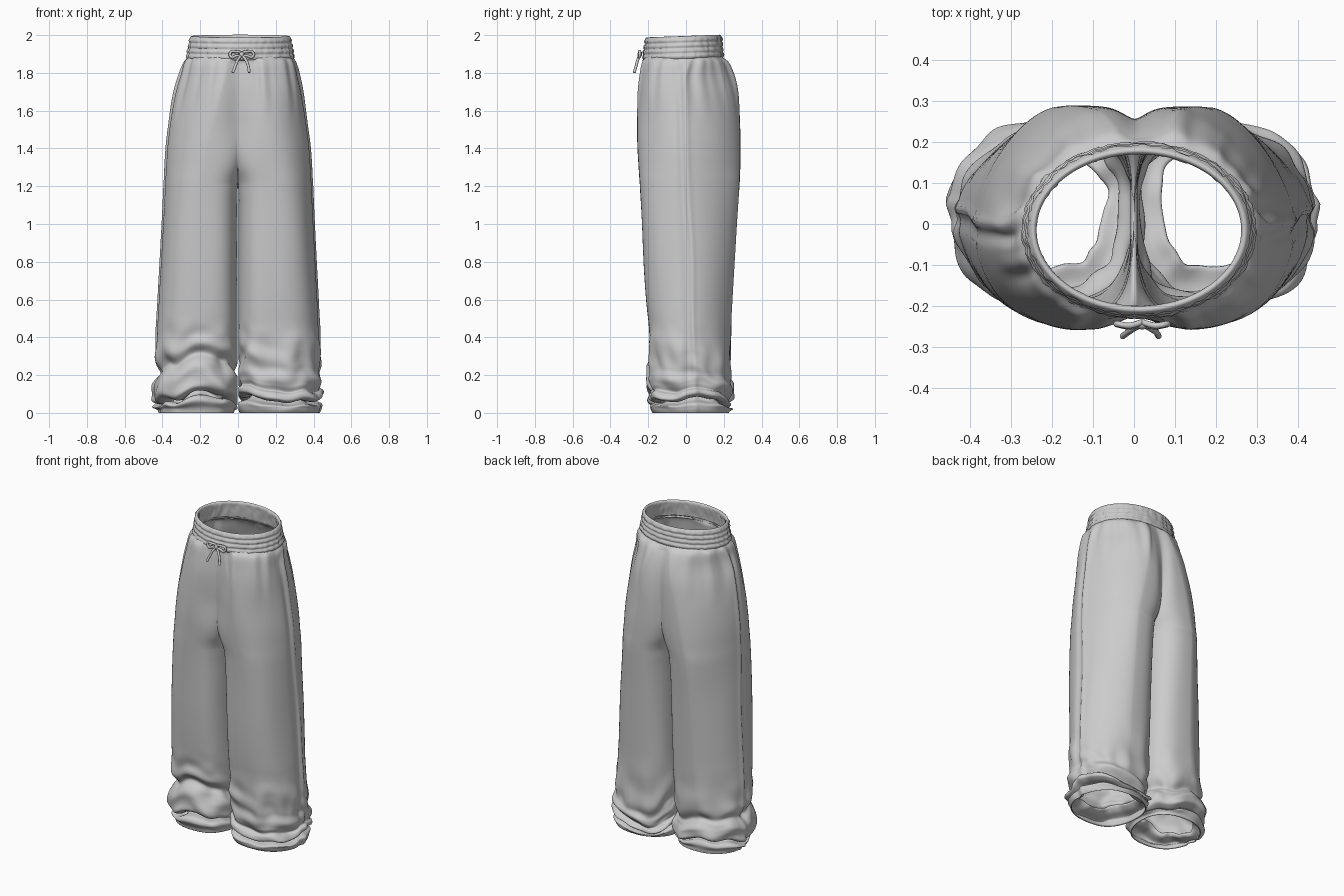
import bpy, bmesh, math
from mathutils import Vector, noise

if "Cube" in bpy.data.objects:
    bpy.data.objects.remove(bpy.data.objects["Cube"])

# z, outer half width, leg split (0 = one waist ring, 1 = two closed legs), front y, back y
BODY = [(1.93, .267, .0, -.216, .186), (1.89, .273, .03, -.221, .191),
        (1.855, .296, .22, -.243, .226), (1.79, .314, .40, -.252, .254),
        (1.70, .336, .53, -.259, .274), (1.58, .356, .64, -.260, .283),
        (1.42, .377, .80, -.256, .286), (1.30, .386, .91, -.250, .284),
        (1.20, .392, 1.0, -.245, .280), (1.00, .401, 1.0, -.235, .266),
        (.80, .411, 1.0, -.224, .255), (.60, .423, 1.0, -.209, .245),
        (.48, .431, 1.0, -.198, .239)]
# stacked folds at the ankles: z, radial offset
FOLDS = {
    -1: [(.40, .0), (.34, .0), (.29, -.028), (.25, -.006), (.20, .014), (.15, .020), (.11, .012),
         (.09, -.03), (.095, -.07), (.075, -.06), (.07, -.01), (.05, .004), (.025, -.016), (0, -.022)],
    1: [(.40, .003), (.33, .006), (.26, .0), (.21, .010), (.17, .002), (.14, -.012), (.125, .006),
        (.095, .012), (.08, -.025), (.085, -.065), (.065, -.04), (.05, .008), (.025, .004), (0, -.008)]}


def resample(rows, steps):
    """Catmull-Rom through rows of numbers."""
    out = []
    n = len(rows)
    for i in range(n - 1):
        p = [Vector(rows[min(max(i + k, 0), n - 1)]) for k in (-1, 0, 1, 2)]
        for j in range(steps):
            t = j / steps
            out.append(.5 * (2 * p[1] + (p[2] - p[0]) * t
                             + (2 * p[0] - 5 * p[1] + 4 * p[2] - p[3]) * t * t
                             + (3 * p[1] - p[0] - 3 * p[2] + p[3]) * t ** 3))
    out.append(Vector(rows[-1]))
    return out


def smooth(a, b, v):
    t = min(max((v - a) / (b - a), 0), 1)
    return t * t * (3 - 2 * t)


def spow(v, e):
    return math.copysign(abs(v) ** e, v)


def finish(bm, name, thickness=0):
    me = bpy.data.meshes.new(name)
    bm.to_mesh(me)
    bm.free()
    ob = bpy.data.objects.new(name, me)
    bpy.context.collection.objects.link(ob)
    for f in me.polygons:
        f.use_smooth = True
    if thickness:
        m = ob.modifiers.new("cloth_thickness", 'SOLIDIFY')
        m.thickness = thickness
        m.offset = -1
    return ob


def skin(bm, rings, flip=False):
    for a, b in zip(rings, rings[1:]):
        for i in range(len(a) - 1):
            q = (a[i], b[i], b[i + 1], a[i + 1])
            bm.faces.new(q[::-1] if flip else q)


N = 120


# one half of the trousers: half a seat that closes into a full leg
def half_trousers(bm, side):
    rows = [r + (0,) for r in BODY]
    rows += [(z, .435, 1.0, -.190, .234, r) for z, r in FOLDS[side]]
    rings = []
    for z, outer, split, yf, yb, fold in resample(rows, 6):
        split = min(max(split, 0), 1)
        gap = .004 * (1 - smooth(1.1, 1.2, z))
        cx = split * (outer + gap) / 2
        a = outer - cx
        # inner thighs are flatter than the rounded outer side
        e_in = 2.1 + 1.0 * smooth(0, .7, split) - .7 * (1 - smooth(.2, .5, z))
        hip = smooth(.8, 1.3, z) * smooth(.1, .5, split)
        e_out = 2.15 - .3 * hip
        e_back = 2.1 - .45 * smooth(.2, .5, z) * smooth(.05, .5, split)
        th0 = math.acos(max(-1, -(min(cx / a, 1)) ** (e_in / 2))) if split < 1 else math.pi
        cy, b = (yf + yb) / 2, (yb - yf) / 2
        shift = .012 * smooth(1.5, 1.9, z)
        low = 1 - smooth(.28, .55, z)
        gather = smooth(1.5, 1.8, z) * (1 - smooth(1.86, 1.89, z))
        dent = smooth(1.3, 1.55, z) * (1 - smooth(1.85, 1.89, z))
        ring = []
        for i in range(N + 1):
            u = 2 * i / N - 1
            th = u * th0
            c, s = math.cos(th), math.sin(th)
            ex = e_in if c <= 0 else e_back if s > 0 else e_out
            front = (1 - s) / 2
            edge = 1 - abs(u) ** 10 if z > 1.19 else 1
            # ankle folds, deeper in front
            off = fold * ((.65 + .5 * front) if fold < 0 else 1)
            # soft drape and crumpling near the hem
            p = Vector((c * 1.3 + side * 7, s * 1.3, z * 1.6))
            off += .007 * noise.noise(p) * (1 - smooth(1.7, 1.86, z))
            p = Vector((c * 2.2 + side * 5, s * 2.2, z * 11))
            off += .022 * noise.noise(p) * low * smooth(0, .06, z)
            # gathers under the waistband
            off += gather * (.005 * math.sin(u * 25 + side) + .012 * noise.noise(Vector((u * 9, side * 3, z))))
            # side seam ridge and pocket crease
            seam = 1 - smooth(1.8, 1.87, z)
            off += seam * (.006 * math.exp(-((th - .12) / .06) ** 2)
                           - .009 * math.exp(-((th + .05) / .08) ** 2))
            off *= edge
            x = cx + a * spow(c, 2 / ex) + off * c
            y = cy + b * spow(s, 2 / ex) + off * s
            # hips lean forward; centre front is drawn in
            y -= .03 * hip * max(c, 0) ** 2
            if s < 0:
                y += .03 * dent * math.exp(-(x / .085) ** 2)
            else:
                y -= .018 * dent * math.exp(-(x / .04) ** 2)
            # folds sit lower at the back and slant around the leg
            zz = z * (1 - .38 * low * (1 - front))
            wob = .024 * math.sin(2 * th + side) + .035 * noise.noise(Vector((c * 1.6 + side * 9, s * 1.6, 3)))
            zz += wob * low * smooth(0, .1, z)
            if z > 1.199:
                x = 0 if i in (0, N) else max(x, 0)
            else:
                x = max(x, .003)
            ring.append(bm.verts.new((side * x + shift, y, max(zz, 0))))
        rings.append(ring)
    skin(bm, rings, side < 0)


bm = bmesh.new()
for side in (1, -1):
    half_trousers(bm, side)
bmesh.ops.remove_doubles(bm, verts=bm.verts, dist=1e-4)
finish(bm, "trouser_body", .005)

# elastic waistband: plain inside, rolled top edge, ribbed outside
bm = bmesh.new()
profile = [(1.90 + .009 * k, -.016) for k in range(11)]
profile += [(1.998, -.012), (2.002, -.006), (1.998, 0)]
for k in range(1, 25):
    t = k / 24
    profile.append((1.995 - .112 * t, .006 * abs(math.sin(t * math.pi * 4)) - .001))
profile += [(1.88, -.006), (1.886, -.014)]
rings = []
for z, off in profile:
    t = (2 - z) / .12
    rx, ry, cy = .264 + .020 * t, .200 + .013 * t, -.015
    ring = []
    for i in range(160):
        th = 2 * math.pi * i / 160
        c, s = math.cos(th), math.sin(th)
        w = .006 * noise.noise(Vector((c * 14, s * 14, z * 18))) if 1.885 < z < 1.99 else 0
        d = off + w
        ring.append(bm.verts.new((.012 + (rx + d) * c, cy + (ry + d) * s, z - .007 + .007 * s)))
    rings.append(ring + ring[:1])
skin(bm, rings)
finish(bm, "waistband")


# drawstring pieces
def cord(name, pts, r=.0075, cyclic=False):
    cu = bpy.data.curves.new(name, 'CURVE')
    cu.dimensions = '3D'
    cu.bevel_depth = r
    cu.bevel_resolution = 3
    cu.use_fill_caps = True
    sp = cu.splines.new('BEZIER')
    sp.bezier_points.add(len(pts) - 1)
    for b, p in zip(sp.bezier_points, pts):
        b.co = p
        b.handle_left_type = b.handle_right_type = 'AUTO'
    sp.use_cyclic_u = cyclic
    sp.resolution_u = 8
    ob = bpy.data.objects.new(name, cu)
    bpy.context.collection.objects.link(ob)


KX, KY, KZ = .02, -.24, 1.897
for sd, label in ((-1, "left"), (1, "right")):
    cord("drawstring_loop_" + label,
         [(KX, KY, KZ), (KX + sd * .032, KY - .008, KZ + .016), (KX + sd * .06, KY - .004, KZ + .010),
          (KX + sd * .056, KY - .006, KZ - .012), (KX + sd * .028, KY - .010, KZ - .006)], cyclic=True)
    cord("drawstring_tail_" + label,
         [(KX, KY - .004, KZ), (KX + sd * .022, KY - .016, KZ - .03),
          (KX + sd * .034, KY - .024, KZ - .06), (KX + sd * (.04 if sd > 0 else .048), KY - .034, KZ - .095)])
bpy.ops.mesh.primitive_uv_sphere_add(segments=16, ring_count=10, radius=.013, location=(KX, KY - .006, KZ))
knot = bpy.context.object
knot.name = "drawstring_knot"
knot.scale = (1, .9, 1.1)
bpy.ops.object.shade_smooth()
